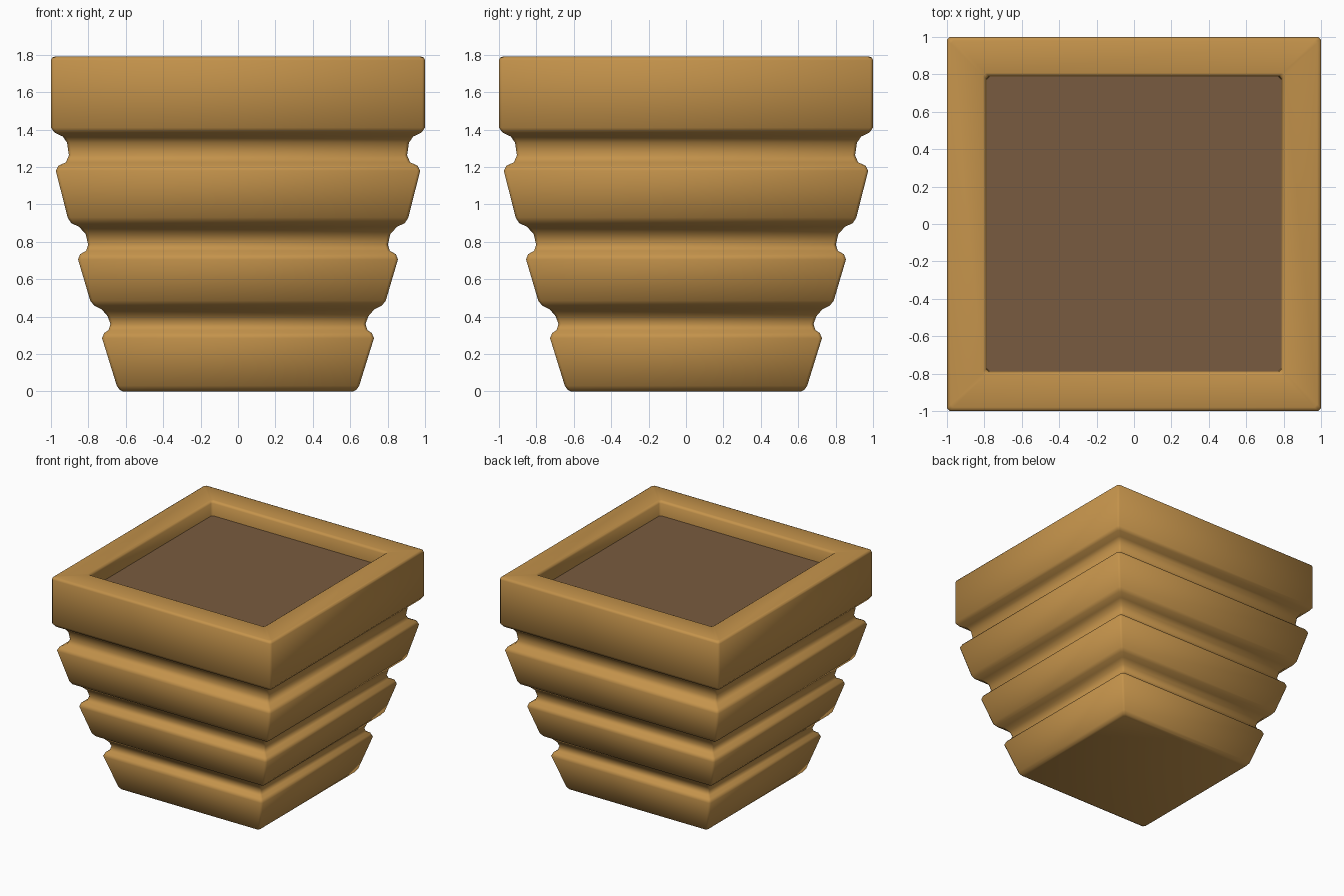
import bpy, bmesh, math

if "Cube" in bpy.data.objects:
    bpy.data.objects.remove(bpy.data.objects["Cube"])


def material(name, rgb):
    m = bpy.data.materials.new(name)
    m.diffuse_color = (*rgb, 1)
    m.use_nodes = True
    m.node_tree.nodes["Principled BSDF"].inputs["Base Color"].default_value = m.diffuse_color
    return m


wood = material("warm_wood", (0.55, 0.29, 0.07))
soil = material("brown_soil", (0.19, 0.105, 0.05))


def square_loft(name, profile, chamfer, mat, cap_start, cap_end):
    """Sweep a (half width, height) profile round a square with eased corners."""
    bm = bmesh.new()
    rings = []
    for r, z in profile:
        q = r - chamfer
        pts = [(q, -r), (r, -q), (r, q), (q, r), (-q, r), (-r, q), (-r, -q), (-q, -r)]
        rings.append([bm.verts.new((x, y, z)) for x, y in pts])
    for a, b in zip(rings, rings[1:]):
        for i in range(8):
            j = (i + 1) % 8
            bm.faces.new((a[i], a[j], b[j], b[i]))
    if cap_start:
        bm.faces.new(rings[0][::-1])
    if cap_end:
        bm.faces.new(rings[-1])
    me = bpy.data.meshes.new(name)
    bm.to_mesh(me)
    bm.free()
    me.materials.append(mat)
    ob = bpy.data.objects.new(name, me)
    bpy.context.collection.objects.link(ob)
    bpy.ops.object.select_all(action='DESELECT')
    ob.select_set(True)
    bpy.context.view_layer.objects.active = ob
    bpy.ops.object.shade_smooth_by_angle(angle=math.radians(55))
    return ob


# Planter body: three flared tiers with grooves, then a straight rim
body = [
    (0.615, 0.0), (0.632, 0.008), (0.648, 0.03),
    (0.727, 0.285), (0.715, 0.312), (0.692, 0.328), (0.682, 0.36),
    (0.697, 0.402), (0.73, 0.44), (0.768, 0.458), (0.79, 0.485),
    (0.855, 0.705), (0.845, 0.733), (0.812, 0.752), (0.801, 0.785),
    (0.815, 0.842), (0.85, 0.88), (0.892, 0.9), (0.911, 0.93),
    (0.974, 1.18), (0.96, 1.207), (0.92, 1.225), (0.904, 1.262),
    (0.914, 1.33), (0.937, 1.363), (0.98, 1.383), (1.0, 1.41),
    (1.0, 1.77), (0.994, 1.784), (0.98, 1.79),
    (0.808, 1.79), (0.797, 1.784), (0.79, 1.77), (0.788, 1.66),
]
square_loft("planter_body", body, 0.015, wood, True, False)

# Soil surface sunk inside the rim
square_loft("soil", [(0.788, 1.64), (0.788, 1.67)], 0.015, soil, False, True)
